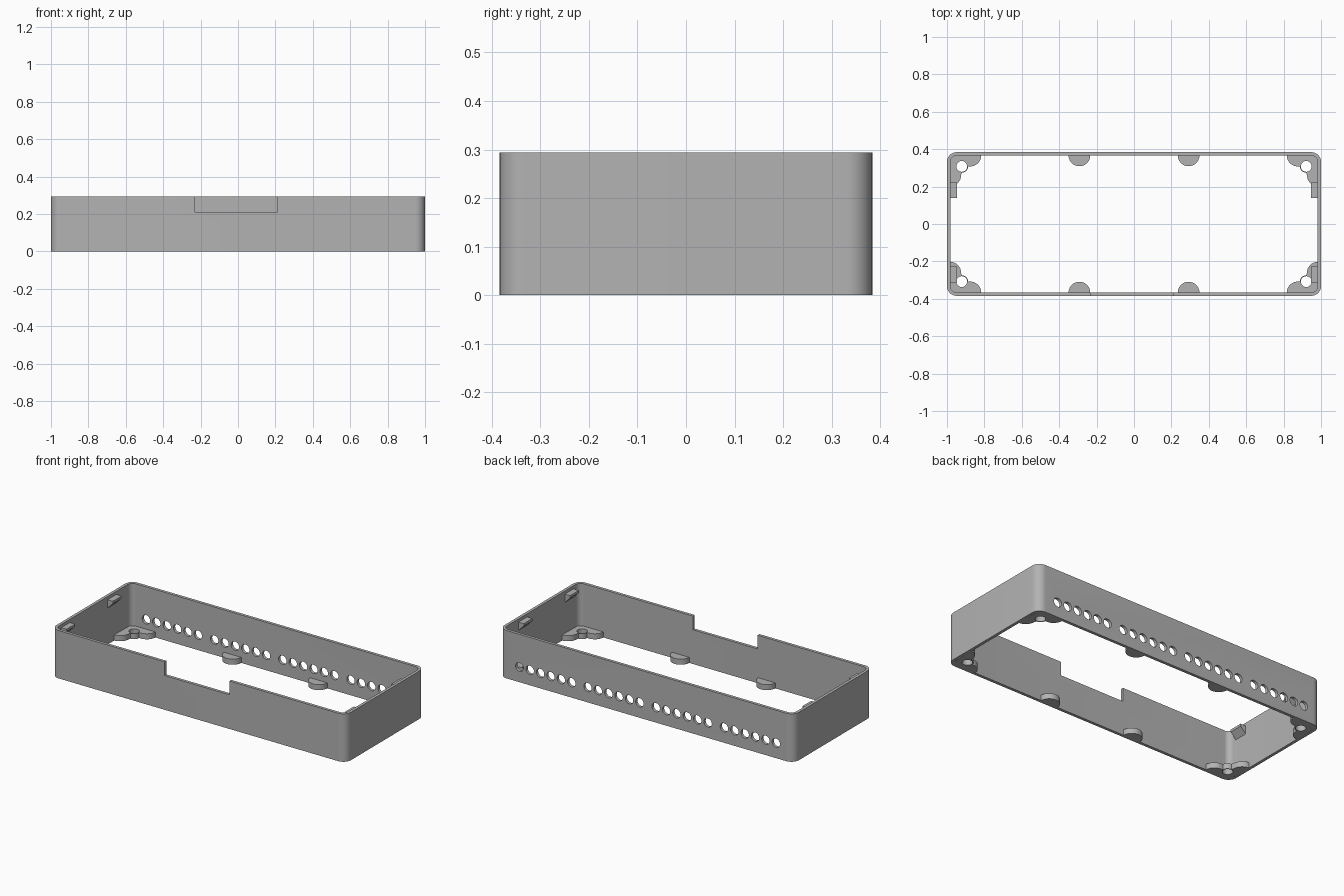
import bpy
import bmesh
from math import sin, cos, pi, radians

cube = bpy.data.objects.get("Cube")
if cube:
    bpy.data.objects.remove(cube, do_unlink=True)

HALF_X, HALF_Y, HEIGHT, WALL = 1.0, 0.384, 0.294, 0.018
PAD = 0.034          # thickness of the floor bosses

grey = bpy.data.materials.new("matte grey")
grey.use_nodes = True
colour = (0.45, 0.45, 0.45, 1)
grey.diffuse_color = colour
grey.node_tree.nodes["Principled BSDF"].inputs["Base Color"].default_value = colour


def arc(cx, cy, r, start, end, steps=12):
    angles = [radians(start + (end - start) * i / steps) for i in range(steps + 1)]
    return [(cx + r * cos(a), cy + r * sin(a)) for a in angles]


def rounded_rect(hx, hy, r):
    points = []
    for sx, sy, start in ((1, 1, 0), (-1, 1, 90), (-1, -1, 180), (1, -1, 270)):
        points += arc(sx * (hx - r), sy * (hy - r), r, start, start + 90)
    return points


def prism(name, outline, low, high, axis="z"):
    """Extrude an outline along z, or an x-z outline along y."""
    place = (lambda a, b, h: (a, b, h)) if axis == "z" else (lambda a, b, h: (a, h, b))
    bm = bmesh.new()
    bottom = [bm.verts.new(place(a, b, low)) for a, b in outline]
    top = [bm.verts.new(place(a, b, high)) for a, b in outline]
    bm.faces.new(bottom)
    bm.faces.new(top)
    for i in range(len(outline)):
        j = (i + 1) % len(outline)
        bm.faces.new((bottom[i], bottom[j], top[j], top[i]))
    bmesh.ops.recalc_face_normals(bm, faces=bm.faces)
    mesh = bpy.data.meshes.new(name)
    bm.to_mesh(mesh)
    bm.free()
    mesh.materials.append(grey)
    obj = bpy.data.objects.new(name, mesh)
    bpy.context.collection.objects.link(obj)
    return obj


def select(objs):
    bpy.ops.object.select_all(action="DESELECT")
    for obj in objs:
        obj.select_set(True)
    bpy.context.view_layer.objects.active = objs[0]


def cut(target, cutter):
    cutter.hide_render = True
    mod = target.modifiers.new("cut", "BOOLEAN")
    mod.operation, mod.solver, mod.object = "DIFFERENCE", "EXACT", cutter
    select([target])
    bpy.ops.object.modifier_apply(modifier=mod.name)
    bpy.data.objects.remove(cutter, do_unlink=True)


# Open rectangular frame with rounded corners
frame = prism("frame_wall", rounded_rect(HALF_X, HALF_Y, 0.052), 0, HEIGHT)
cut(frame, prism("inside", rounded_rect(HALF_X - WALL, HALF_Y - WALL, 0.034), -0.1, 0.5))

# Notch in the top of the front wall
cut(frame, prism("notch", [(-0.23, 0.21), (0.21, 0.21), (0.21, 0.4), (-0.23, 0.4)],
                 -0.5, -0.3, "y"))

# Four groups of six vent holes in the back wall
vents = []
for group in range(4):
    for hole in range(6):
        x = -0.88 + group * 0.463 + hole * 0.0705
        vents.append(prism("vent", arc(x, 0.093, 0.027, 0, 345, 23), 0.3, 0.5, "y"))
select(vents)
bpy.ops.object.join()
cut(frame, vents[0])
parts = [frame]

# Half-round bosses along the long walls
for sy, side in ((-1, "front"), (1, "back")):
    for sx, hand in ((-1, "right"), (1, "left")):
        outline = arc(sx * 0.292, sy * 0.367, 0.058, 0, -180 * sy, 20)
        parts.append(prism(f"{side}_{hand}_boss", outline, 0, PAD))

        # Two-lobed screw boss in each corner
        lobes = [(0.98, 0.367)] + arc(0.876, 0.367, 0.059, 180, 270)
        lobes += arc(0.921, 0.308, 0.034, 180, 270)
        lobes += arc(0.983, 0.26, 0.058, 180, 270)
        corner = prism(f"{side}_{hand}_corner_boss",
                       [(sx * x, sy * y) for x, y in lobes], 0, PAD)
        cut(corner, prism("screw_hole", arc(sx * 0.921, sy * 0.308, 0.029, 0, 345, 23),
                          -0.1, 0.1))
        parts.append(corner)

        # Wedge-shaped snap tab near the top of each end wall
        wedge = [(0.984, 0.275), (0.946, 0.275), (0.946, 0.26), (0.984, 0.222)]
        middle = 0.18 if sy > 0 else -0.27
        parts.append(prism(f"{side}_{hand}_snap_tab", [(sx * x, z) for x, z in wedge],
                           middle - 0.042, middle + 0.042, "y"))

select(parts)
bpy.ops.object.shade_smooth_by_angle(angle=radians(30))
